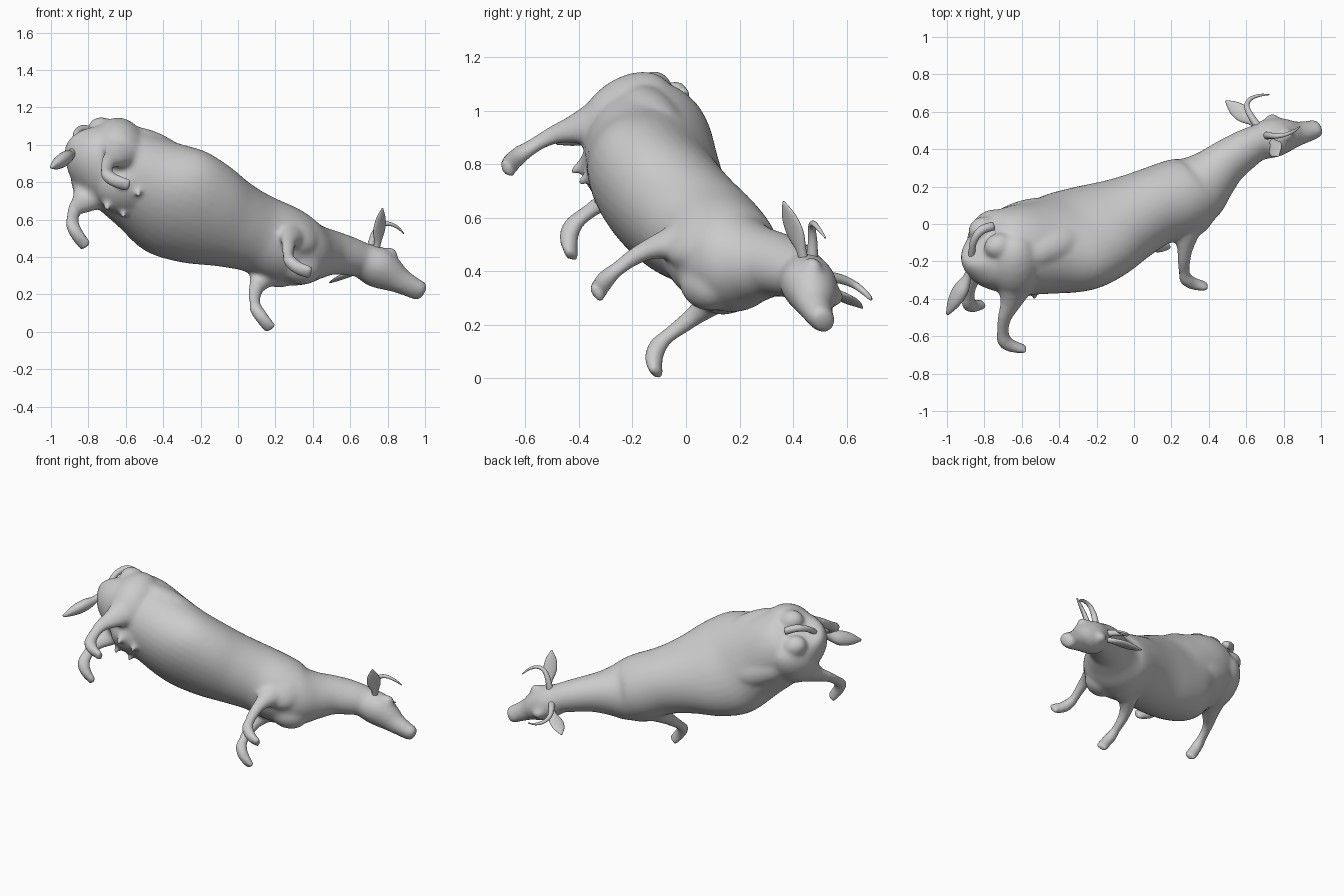
import bpy, bmesh, math
from mathutils import Vector, Matrix

# The animal is modelled upright (x right, y forward, z up), then tipped into its pose
RIGHT = Vector((0.495, -0.518, 0.698)).normalized()
FWD = Vector((0.870, 0.293, -0.397))
FWD = (FWD - RIGHT * FWD.dot(RIGHT)).normalized()
UP = RIGHT.cross(FWD)
POSE = Matrix((RIGHT, FWD, UP)).transposed().to_4x4()
POSE.translation = RIGHT * 0.37 - UP * 0.09


def spline(pts, steps):
    """Catmull-Rom interpolation through tuples of any length."""
    out = []
    for i in range(len(pts) - 1):
        p0, p1, p2 = pts[max(i - 1, 0)], pts[i], pts[i + 1]
        p3 = pts[min(i + 2, len(pts) - 1)]
        for k in range(steps):
            t = k / steps
            out.append([0.5 * (2 * b + (c - a) * t + (2 * a - 5 * b + 4 * c - d) * t * t
                               + (3 * b - a - 3 * c + d) * t ** 3)
                        for a, b, c, d in zip(p0, p1, p2, p3)])
    out.append(list(pts[-1]))
    return out


def loft(bm, pts, ref=(1, 0, 0), sides=20, steps=4):
    """Elliptic tube through (x, y, z, side radius, other radius)."""
    pts = spline(pts, steps)
    pos = [Vector(p[:3]) for p in pts]
    rings = []
    for i, p in enumerate(pts):
        t = (pos[min(i + 1, len(pos) - 1)] - pos[max(i - 1, 0)]).normalized()
        side = Vector(ref)
        side = (side - t * side.dot(t)).normalized()
        other = t.cross(side)
        rings.append([bm.verts.new(pos[i]
                                   + side * max(p[3], .002) * math.cos(2 * math.pi * k / sides)
                                   + other * max(p[4], .002) * math.sin(2 * math.pi * k / sides))
                      for k in range(sides)])
    for a, b in zip(rings, rings[1:]):
        for k in range(sides):
            n = (k + 1) % sides
            bm.faces.new((a[k], a[n], b[n], b[k]))
    bm.faces.new(rings[0][::-1])
    bm.faces.new(rings[-1])


def blob(bm, centre, radii):
    m = Matrix.Translation(centre) @ Matrix.Diagonal((*radii, 1))
    bmesh.ops.create_uvsphere(bm, u_segments=20, v_segments=12, radius=1, matrix=m)


def finish(bm, name):
    bmesh.ops.recalc_face_normals(bm, faces=bm.faces)
    for f in bm.faces:
        f.smooth = True
    me = bpy.data.meshes.new(name)
    bm.to_mesh(me)
    bm.free()
    ob = bpy.data.objects.new(name, me)
    bpy.context.collection.objects.link(ob)
    ob.matrix_world = POSE
    return ob


# Body: trunk and neck as (y, z, half width, half height)
trunk = [(-1.172, .60, .08, .09), (-1.15, .575, .14, .15), (-1.08, .535, .205, .20),
         (-.95, .50, .24, .237), (-.78, .46, .28, .24), (-.60, .43, .335, .235),
         (-.42, .435, .31, .228), (-.25, .455, .25, .217), (-.10, .475, .215, .21),
         (.05, .48, .212, .21), (.17, .50, .192, .19), (.27, .555, .145, .15),
         (.36, .61, .117, .125), (.48, .655, .10, .108), (.60, .685, .085, .085)]
head = [(.50, .655, .075, .085), (.58, .668, .100, .100), (.65, .667, .112, .102),
        (.72, .656, .096, .088), (.79, .640, .070, .066), (.86, .632, .060, .053),
        (.905, .63, .058, .046), (.922, .628, .048, .038), (.933, .627, .028, .024)]
hind_leg = [(.12, -1.02, .52, .105, .13), (.145, -1.02, .42, .092, .12),
            (.172, -1.065, .31, .047, .068), (.18, -1.108, .23, .031, .043),
            (.184, -1.122, .15, .027, .034), (.19, -1.12, .09, .033, .040),
            (.205, -1.085, .048, .037, .036), (.235, -1.01, .016, .040, .020)]
front_leg = [(.12, .05, .44, .075, .12), (.148, .03, .36, .058, .080),
             (.172, .005, .27, .039, .045), (.18, -.005, .20, .032, .036),
             (.18, -.005, .13, .027, .031), (.183, .005, .08, .034, .037),
             (.193, .05, .036, .037, .034), (.217, .118, .010, .040, .020)]
bm = bmesh.new()
loft(bm, [(0, *p) for p in trunk], sides=36)
loft(bm, [(0, *p) for p in head], sides=28)
blob(bm, (0, -.91, .31), (.14, .15, .09))              # udder
blob(bm, (0, .16, .385), (.11, .14, .12))              # brisket
for s in (-1, 1):
    for leg in (hind_leg, front_leg):
        loft(bm, [(s * p[0], *p[1:]) for p in leg])
    blob(bm, (s * .12, -1.01, .495), (.132, .145, .20))  # thigh
    blob(bm, (s * .085, -1.09, .635), (.07, .085, .07))  # pin bone
    blob(bm, (s * .125, -.82, .56), (.125, .26, .108))  # hip
    blob(bm, (s * .125, .07, .46), (.085, .15, .16))    # shoulder
    blob(bm, (s * .078, .68, .717), (.036, .044, .037))  # brow
    for y in (-.97, -.87):                              # teats
        loft(bm, [(s * .08, y, .28, .03, .03), (s * .082, y, .228, .018, .018),
                  (s * .083, y, .195, .011, .011)], sides=12)
body = finish(bm, "body")
rm = body.modifiers.new("merge", 'REMESH')
rm.mode = 'VOXEL'
rm.voxel_size = 0.012
rm.use_smooth_shade = True
sm = body.modifiers.new("soften", 'SMOOTH')
sm.factor = 0.5
sm.iterations = 12

# Tail with a tuft
bm = bmesh.new()
loft(bm, [(0, -1.08, .71, .024, .024), (0, -1.155, .705, .023, .023), (0, -1.202, .64, .019, .019),
          (0, -1.212, .52, .018, .018), (0, -1.235, .43, .022, .022), (0, -1.275, .36, .048, .036),
          (0, -1.32, .29, .040, .030), (0, -1.36, .225, .008, .008)], sides=16)
finish(bm, "tail")

# Horns and ears, mirrored across the midline
bm = bmesh.new()
loft(bm, [(.04, .58, .73, .022, .022), (.10, .565, .775, .018, .018), (.155, .57, .805, .014, .014),
          (.185, .61, .818, .011, .011), (.185, .665, .822, .008, .008), (.165, .715, .822, .003, .003)],
     ref=(0, 0, 1), sides=14)
horns = finish(bm, "horns")
bm = bmesh.new()
loft(bm, [(.06, .60, .70, .018, .018), (.11, .585, .722, .022, .016), (.17, .56, .742, .043, .013),
          (.23, .535, .76, .036, .010), (.285, .515, .777, .004, .004)],
     ref=(0, .8, .6), sides=16)
ears = finish(bm, "ears")
for ob in (horns, ears):
    mod = ob.modifiers.new("mirror", 'MIRROR')
    mod.use_axis[0] = True
    mod.use_mirror_merge = False
